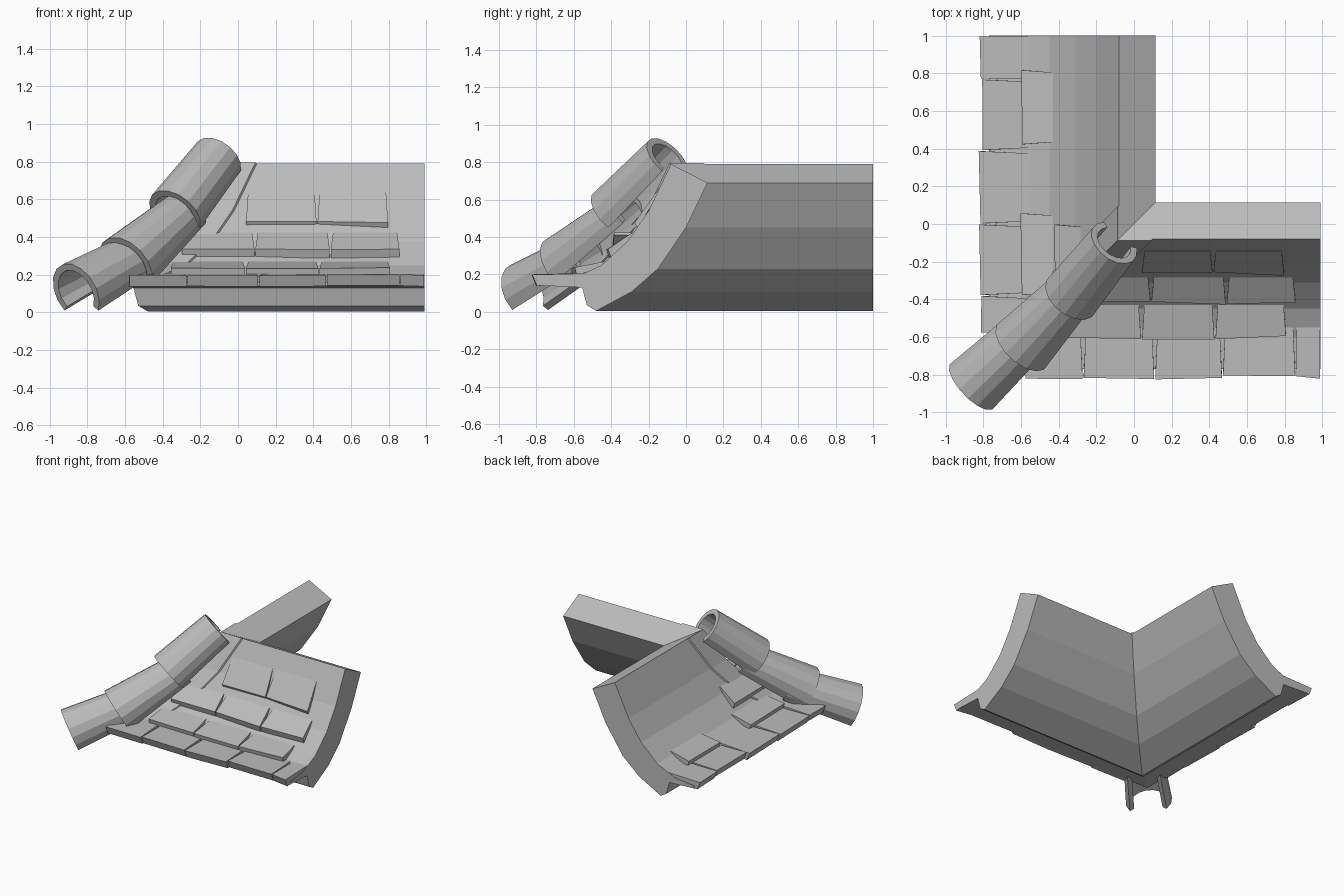
import bpy, bmesh, math, random
from mathutils import Vector

random.seed(4)
cube = bpy.data.objects.get("Cube")
if cube:
    bpy.data.objects.remove(cube)

grey = bpy.data.materials.new("stone_grey")
grey.use_nodes = True
COLOUR = (0.5, 0.5, 0.5, 1)
grey.diffuse_color = COLOUR
grey.node_tree.nodes["Principled BSDF"].inputs["Base Color"].default_value = COLOUR


def loft(name, rings):
    """Solid skinned through matching closed rings, capped at both ends."""
    bm = bmesh.new()
    rows = [[bm.verts.new(p) for p in ring] for ring in rings]
    n = len(rows[0])
    for a, b in zip(rows, rows[1:]):
        for i in range(n):
            j = (i + 1) % n
            bm.faces.new((a[i], a[j], b[j], b[i]))
    bm.faces.new(rows[0])
    bm.faces.new(rows[-1])
    bmesh.ops.recalc_face_normals(bm, faces=bm.faces)
    mesh = bpy.data.meshes.new(name)
    bm.to_mesh(mesh)
    bm.free()
    mesh.materials.append(grey)
    obj = bpy.data.objects.new(name, mesh)
    bpy.context.collection.objects.link(obj)
    return obj


def place(along, across, z, side):
    """Front wing runs along x; the left-hand wing is its mirror in the hip."""
    return (along, across, z) if side == "front" else (across, along, z)


# Curved roof section: outer slope, eave lip, fascia, underside
OUTER = [(-.08, .79), (-.2, .54), (-.31, .38), (-.45, .25), (-.6, .18), (-.77, .16)]
UNDER = [(-.77, .14), (-.555, .13), (-.53, .035), (-.48, .005),
         (-.29, .107), (-.15, .23), (0, .45), (.115, .69)]


def wing(side, end):
    section = OUTER + UNDER
    loft(side + "_roof", [[place(y, y, z, side) for y, z in section],
                          [place(end, y, z, side) for y, z in section]])
    # Thin flashing strip beside the hip
    strip = OUTER[:5]
    ring = strip + [(y - .008, z + .006) for y, z in reversed(strip)]
    loft(side + "_hip_flashing", [[place(y, y, z, side) for y, z in ring],
                                  [place(y + .18, y, z, side) for y, z in ring]])


# Each course: lower top edge, lower bottom edge, upper bottom edge, upper top edge
COURSES = [
    [(-.815, .2), (-.79, .14), (-.55, .17), (-.55, .205)],
    [(-.605, .235), (-.595, .19), (-.43, .25), (-.43, .27)],
    [(-.42, .335), (-.405, .29), (-.28, .41), (-.285, .425)],
    [(-.265, .48), (-.25, .45), (-.14, .64), (-.145, .66)],
]


def tiles(side, course, cuts):
    for k, (a, b) in enumerate(zip(cuts, cuts[1:])):
        rings = []
        for s, taper in ((a + .003, .012), (b - .003, -.012)):
            slip = random.uniform(-.012, .012)
            ring = []
            for i, (y, z) in enumerate(COURSES[course]):
                upper = i > 1
                along = s + (taper if upper and b < .95 else 0)
                ring.append(place(along, y if upper else y + slip,
                                  z if upper else z + slip * .3, side))
            rings.append(ring)
        loft(f"{side}_tile_{course + 1}_{k + 1}", rings)


wing("front", .99)
tiles("front", 0, [-.58, -.27, .11, .47, .86, .99])
tiles("front", 1, [-.36, .04, .43, .81])
tiles("front", 2, [-.3, .09, .49, .86])
tiles("front", 3, [.04, .42, .8])

wing("left", 1)
tiles("left", 0, [-.58, -.38, 0, .39, .77, 1])
tiles("left", 1, [-.38, .06])
tiles("left", 1, [.42, .82])
tiles("left", 2, [-.4, 0])


# Hip caps: open-bottomed tubes that overlap down the hip
def hip_cap(name, low, high, r_low, r_high, wall=.038, spread=128, steps=11):
    low, high = Vector(low), Vector(high)
    axis = (high - low).normalized()
    right = axis.cross(Vector((0, 0, 1))).normalized()
    up = right.cross(axis)
    angles = [math.radians(-spread + 2 * spread * i / steps) for i in range(steps + 1)]

    def ring(centre, r):
        arc = [(t, r) for t in angles] + [(t, r - wall) for t in reversed(angles)]
        return [centre + (right * math.sin(t) + up * math.cos(t)) * q for t, q in arc]

    loft(name, [ring(low, r_low), ring(high, r_high)])


hip_cap("lower_hip_cap", (-.86, -.86, .105), (-.5, -.52, .31), .167, .135)
hip_cap("middle_hip_cap", (-.595, -.645, .25), (-.27, -.3, .54), .175, .125)
hip_cap("upper_hip_cap", (-.335, -.385, .525), (-.105, -.1, .82), .157, .14)
